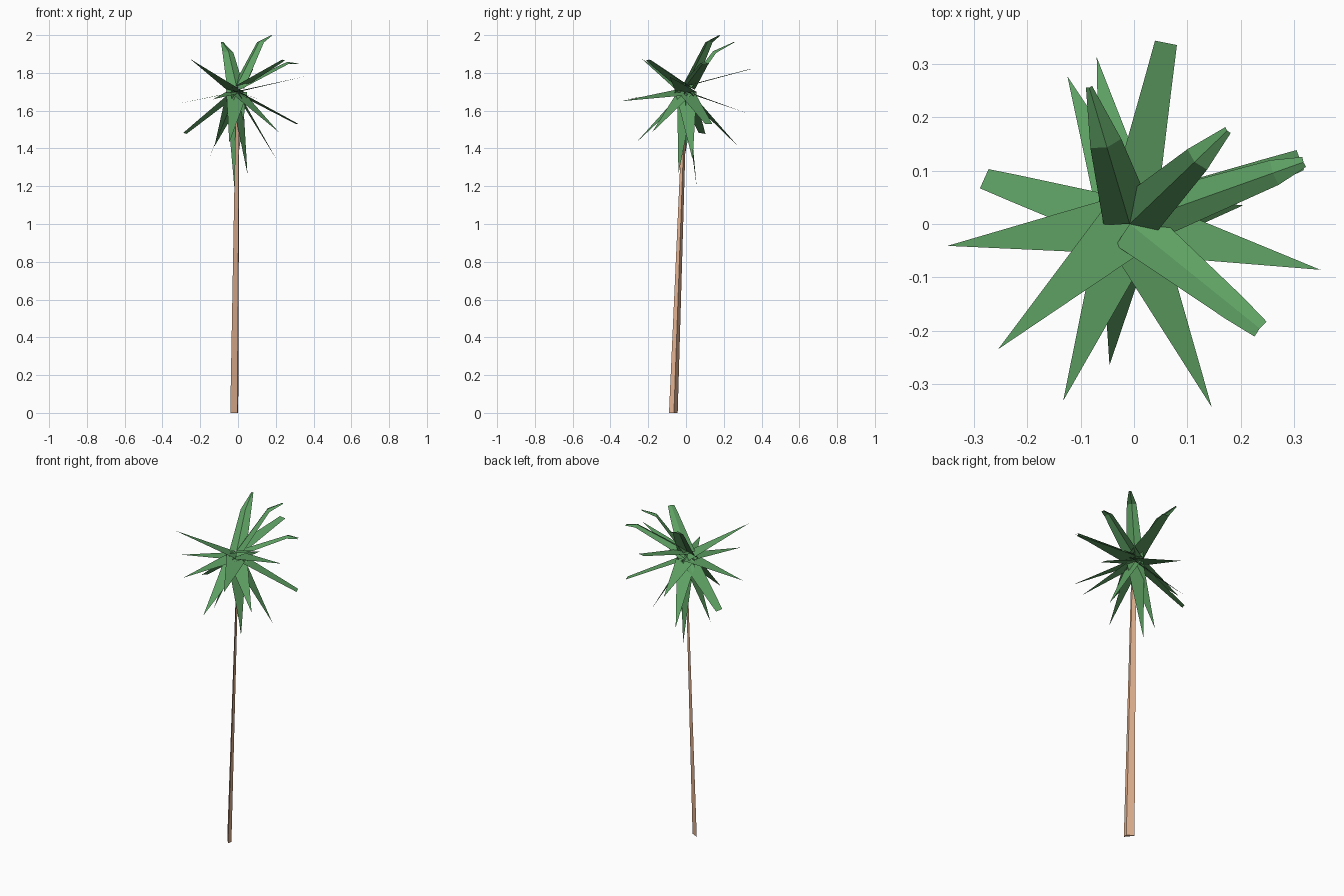
import bpy
from math import cos, sin
from mathutils import Vector

cube = bpy.data.objects.get("Cube")
if cube:
    bpy.data.objects.remove(cube, do_unlink=True)


def make_material(name, color):
    mat = bpy.data.materials.new(name)
    mat.use_nodes = True
    mat.diffuse_color = color
    mat.node_tree.nodes["Principled BSDF"].inputs["Base Color"].default_value = color
    return mat


def make_object(name, verts, faces, mat):
    mesh = bpy.data.meshes.new(name)
    mesh.from_pydata([tuple(v) for v in verts], [], faces)
    mesh.materials.append(mat)
    mesh.update()
    obj = bpy.data.objects.new(name, mesh)
    bpy.context.collection.objects.link(obj)


green = make_material("leaf green", (0.112, 0.352, 0.125, 1))
tan = make_material("trunk tan", (0.75, 0.44, 0.28, 1))
hub = Vector((-0.008, 0.0, 1.7))


def frond_axes(base, tip, roll):
    """Across and upward directions of a frond, rolled about its length."""
    along = (tip - base).normalized()
    side = Vector((0, 0, 1)).cross(along).normalized()
    side = side * cos(roll) + along.cross(side) * sin(roll)
    return side, along.cross(side)


def pointed_frond(name, tip, roll, width=0.115):
    tip = Vector(tip)
    half = frond_axes(hub, tip, roll)[0] * width / 2
    make_object(name, [hub - half, tip, hub + half], [(0, 1, 2)], green)


def blunt_frond(name, tip, fold, knee, lift, tip_width, roll):
    """Tapered strip with a centre ridge and a bend at the knee."""
    tip = Vector(tip)
    base = hub + Vector((0, 0, 0.03 if tip.z > hub.z else 0))
    side, up = frond_axes(base, tip, roll)
    knee_width = 0.1 - 0.06 * knee
    rows = ((0, 0.095, 0), (knee, knee_width, lift), (1, tip_width, 0))
    verts = []
    for t, width, rise in rows:
        mid = base.lerp(tip, t) + up * rise
        drop = up * fold * width * 10
        half = side * width / 2
        verts += [mid + half - drop, mid, mid - half - drop]
    faces = [(r + c, r + c + 1, r + c + 4, r + c + 3) for r in (0, 3) for c in (0, 1)]
    make_object(name, verts, faces, green)


# Leaning, tapered three-sided trunk
foot = Vector((-0.014, -0.066, 0))
crown = Vector((0.001, -0.004, 1.69))
section = [Vector(p) for p in ((0.011, -0.024, 0), (0.015, 0.002, 0), (-0.027, 0.022, 0))]
rings = [foot + p for p in section] + [crown + p * 0.42 for p in section]
sides = [(i, (i + 1) % 3, (i + 1) % 3 + 3, i + 3) for i in range(3)]
make_object("trunk", rings, sides + [(2, 1, 0), (3, 4, 5)], tan)

# Spreading pointed fronds, then hanging ones: tip, roll
pointed = {
    "right_frond": ((-0.35, -0.041, 1.63), 0),
    "front_right_frond": ((-0.255, -0.235, 1.875), 0),
    "front_inner_right_frond": ((-0.133, -0.332, 1.66), 0),
    "front_inner_left_frond": ((0.146, -0.344, 1.65), -0.3),
    "left_frond": ((0.35, -0.086, 1.78), 0),
    "back_right_frond": ((-0.125, 0.277, 1.41), 0),
    "back_frond": ((-0.07, 0.313, 1.59), 0),
    "front_hanging_frond": ((-0.046, -0.265, 1.43), -0.4),
    "front_left_hanging_frond": ((0.217, -0.18, 1.485), 0),
    "back_hanging_frond": ((-0.02, 0.056, 1.2), 0.4),
    "inner_hanging_frond": ((0.05, -0.04, 1.265), 0),
    "left_hanging_frond": ((0.205, 0.035, 1.34), 0),
    "right_hanging_frond": ((-0.157, -0.01, 1.34), 0),
}
for name, (tip, roll) in pointed.items():
    pointed_frond(name, tip, roll)

# Blunt fronds: tip, ridge height, knee position, bend height, tip width, roll
blunt = {
    "back_blunt_frond": ((0.06, 0.34, 1.82), 0, 0.8, 0, 0.042, 0),
    "right_blunt_frond": ((-0.281, 0.085, 1.48), 0, 0.8, 0, 0.04, 0.2),
    "left_low_blunt_frond": ((0.312, 0.12, 1.53), 0, 0.8, 0, 0.04, 0),
    "left_high_blunt_frond": ((0.318, 0.116, 1.85), 0.02, 0.85, 0.028, 0.02, 0),
    "back_right_blunt_frond": ((-0.084, 0.256, 1.965), 0.02, 0.66, 0.04, 0.012, 0),
    "back_left_blunt_frond": ((0.175, 0.175, 2.0), 0.018, 0.78, 0.04, 0.015, 0),
    "front_left_blunt_frond": ((0.236, -0.196, 1.87), 0.012, 0.8, 0, 0.036, 0),
}
for name, shape in blunt.items():
    blunt_frond(name, *shape)
